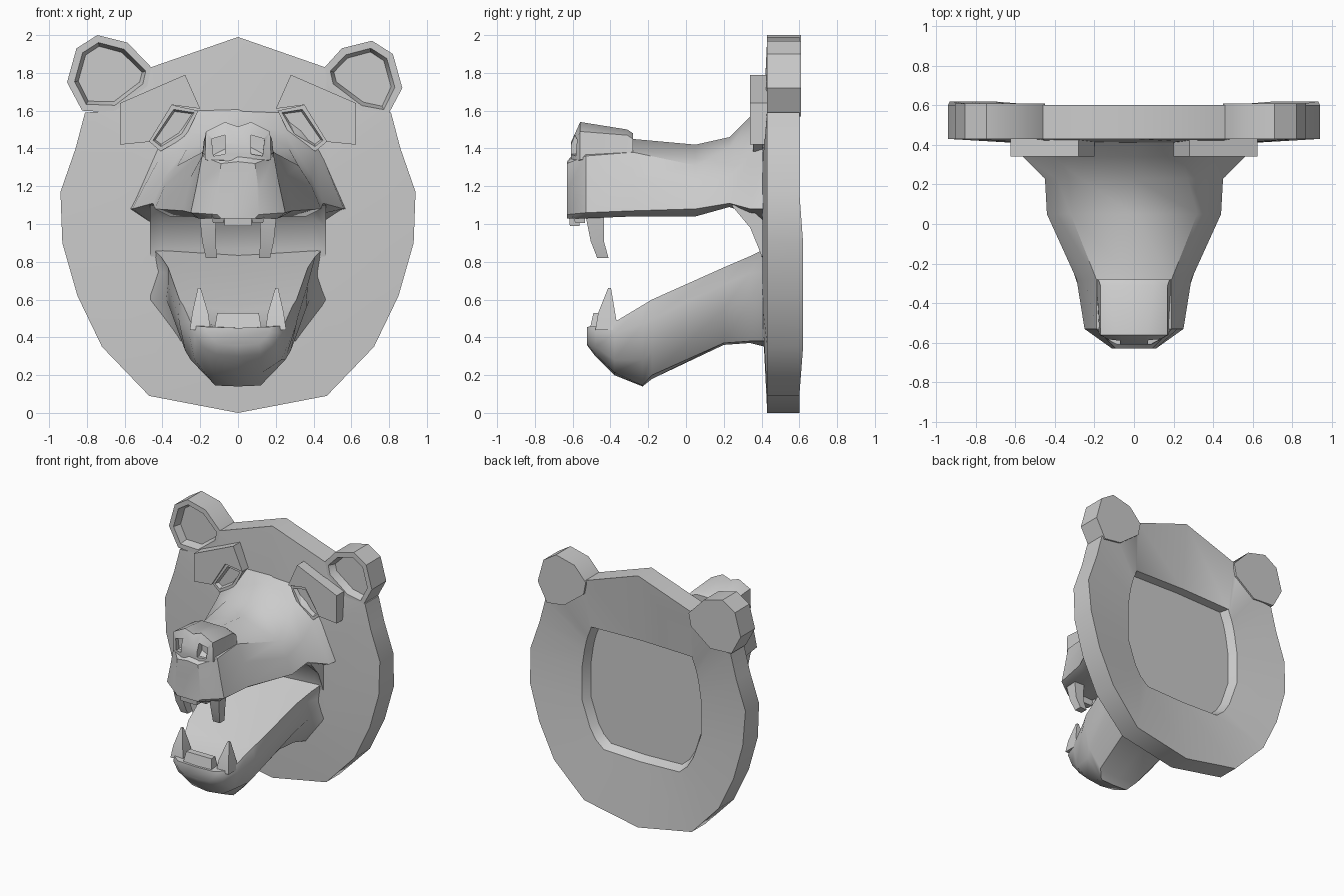
import bpy, bmesh, math

if "Cube" in bpy.data.objects:
    bpy.data.objects.remove(bpy.data.objects["Cube"])


def finish(name, bm):
    bmesh.ops.remove_doubles(bm, verts=bm.verts, dist=0.0005)
    bmesh.ops.recalc_face_normals(bm, faces=bm.faces)
    me = bpy.data.meshes.new(name)
    bm.to_mesh(me)
    bm.free()
    ob = bpy.data.objects.new(name, me)
    bpy.context.collection.objects.link(ob)
    return ob


def mirror(half):
    """Half outline running from centre line to centre line -> closed loop."""
    return half + [(-x, z) for x, z in reversed(half) if x > 0]


def skin(name, rings, cap_start=True, cap_end=True):
    """Bridge equal-length closed rings of 3D points."""
    bm = bmesh.new()
    loops = [[bm.verts.new(p) for p in r] for r in rings]
    n = len(loops[0])
    for a, b in zip(loops, loops[1:]):
        for i in range(n):
            j = (i + 1) % n
            bm.faces.new((a[i], a[j], b[j], b[i]))
    if cap_start:
        bm.faces.new(loops[0])
    if cap_end:
        bm.faces.new(loops[-1])
    return finish(name, bm)


def loft(name, sections, cap_start=False):
    """Sections are (y, half outline)."""
    return skin(name, [[(x, y, z) for x, z in mirror(h)] for y, h in sections], cap_start)


def slab(name, outline, y0, y1, inset=0, depth=0):
    """Outline in x,z extruded from y0 (front) to y1, optionally with a recess in front."""
    bm = bmesh.new()
    front = [bm.verts.new((x, y0, z)) for x, z in outline]
    back = [bm.verts.new((x, y1, z)) for x, z in outline]
    n = len(front)
    f = bm.faces.new(front)
    bm.faces.new(back)
    for i in range(n):
        j = (i + 1) % n
        bm.faces.new((front[i], front[j], back[j], back[i]))
    bmesh.ops.recalc_face_normals(bm, faces=bm.faces)
    if inset:
        bmesh.ops.inset_individual(bm, faces=[f], thickness=inset)
        bmesh.ops.inset_individual(bm, faces=[f], thickness=inset * 0.5, depth=-depth)
    return finish(name, bm)


def tooth(name, stations):
    """Four-sided tooth; stations are (x, y, z, half width, half depth)."""
    return skin(name, [[(x - w, y - d, z), (x + w, y - d, z), (x + w, y + d, z), (x - w, y + d, z)]
                       for x, y, z, w, d in stations])


# backing mount with recessed rear panel, notched where the ears sit
outer = mirror([(0, 1.99), (.46, 1.83), (.48, 1.73), (.65, 1.60), (.81, 1.59), (.86, 1.4), (.94, 1.17),
                (.93, .9), (.85, .62), (.72, .35), (.47, .09), (0, 0)])
inner = mirror([(0, 1.46), (.44, 1.45), (.45, 1.42), (.47, 1.37), (.485, 1.32), (.5, 1.25), (.52, 1.12),
                (.52, .85), (.45, .65), (.40, .57), (.33, .51), (0, .5)])
skin("mount", [
    [(x * .94, .49, z * .96 + .05) for x, z in inner],
    [(x, .555, z) for x, z in inner],
    [(x, .62 if .3 < z < .95 else .6, z) for x, z in outer],
    [(x, .43, z) for x, z in outer],
    [(x, .405, z) for x, z in inner]])

# upper muzzle, brow to lip
loft("muzzle", [
    (.42, [(0, 1.61), (.27, 1.60), (.43, 1.40), (.57, 1.08), (.45, 1.00), (0, 1.03)]),
    (.34, [(0, 1.57), (.25, 1.48), (.41, 1.36), (.56, 1.08), (.42, 1.05), (0, 1.06)]),
    (.23, [(0, 1.46), (.27, 1.40), (.39, 1.25), (.45, 1.11), (.38, 1.09), (0, 1.09)]),
    (.05, [(0, 1.42), (.32, 1.31), (.39, 1.20), (.44, 1.08), (.36, 1.04), (0, 1.06)]),
    (-.28, [(0, 1.45), (.19, 1.38), (.25, 1.25), (.29, 1.07), (.24, 1.04), (0, 1.06)]),
    (-.53, [(0, 1.46), (.19, 1.36), (.22, 1.20), (.25, 1.06), (.21, 1.03), (0, 1.04)]),
    (-.63, [(0, 1.33), (.09, 1.32), (.11, 1.18), (.11, 1.05), (.09, 1.03), (0, 1.03)])])

# nose pad
loft("nose", [
    (-.28, [(0, 1.48), (.10, 1.48), (.18, 1.45), (.19, 1.36), (0, 1.34)]),
    (-.31, [(0, 1.50), (.10, 1.50), (.17, 1.47), (.19, 1.36), (0, 1.34)]),
    (-.56, [(0, 1.515), (.07, 1.54), (.17, 1.49), (.175, 1.34), (0, 1.30)]),
    (-.61, [(0, 1.43), (.05, 1.43), (.09, 1.40), (.08, 1.34), (0, 1.30)])], True)

# throat: palate sloping down to the jaw hinge, with cheeks at both ends
cheek = ((.24, 1.10), (.34, .98), (.385, .87), (.40, .83), (.43, .83), (.43, 1.12))
hollow = ((.25, 1.09), (.365, 1.03), (.40, .87), (.405, .82), (.43, .82), (.43, 1.12))
skin("throat", [[(x, y, z) for y, z in prof] for x, prof in
                ((-.465, cheek), (-.40, hollow), (.40, hollow), (.465, cheek))])

# lower jaw
loft("lower_jaw", [
    (.42, [(0, .84), (.45, .87), (.43, .75), (.48, .60), (.31, .38), (0, .35)]),
    (.34, [(0, .81), (.41, .83), (.38, .74), (.38, .60), (.25, .38), (0, .37)]),
    (.20, [(0, .75), (.37, .77), (.37, .68), (.36, .55), (.22, .37), (0, .36)]),
    (-.18, [(0, .57), (.31, .60), (.315, .50), (.28, .33), (.17, .20), (0, .18)]),
    (-.23, [(0, .54), (.29, .57), (.31, .47), (.25, .28), (.12, .145), (0, .14)]),
    (-.38, [(0, .46), (.25, .48), (.26, .42), (.23, .28), (.13, .215), (0, .20)]),
    (-.48, [(0, .45), (.22, .46), (.23, .42), (.19, .35), (.12, .31), (0, .30)]),
    (-.525, [(0, .45), (.16, .455), (.17, .43), (.15, .39), (.11, .365), (0, .36)])])

# mirrored details
for s, side in ((1, "right"), (-1, "left")):
    # ears; the left one sits slightly higher and wider, both rooted in the mount notch
    dx, dz = (0, 0) if s > 0 else (.035, .03)
    ear = [(.55, 1.93), (.71, 1.97), (.82, 1.90), (.87, 1.72), (.79, 1.57)]
    root = [(.64, 1.59), (.47, 1.72), (.45, 1.82)]
    pts = [(x + dx, z + dz) for x, z in ear] + root
    slab(side + "_ear", [(s * x, z) for x, z in pts], .43, .61, .04, .06)
    # brow ridge
    brow = [(.625, 1.64), (.28, 1.79), (.20, 1.61), (.35, 1.63), (.47, 1.435), (.625, 1.42)]
    slab(side + "_brow", [(s * x, z) for x, z in brow], .34, .43)
    # sunken eye
    eye = [(.35, 1.63), (.21, 1.60), (.28, 1.46), (.41, 1.385), (.475, 1.44)]
    slab(side + "_eye", [(s * x, z) for x, z in eye], .355, .43, .025, .03)
    # upper and lower fangs
    tooth(side + "_upper_fang", [(s * .16, -.485, 1.06, .045, .05), (s * .155, -.47, .91, .035, .035),
                                 (s * .14, -.44, .82, .03, .03)])
    tooth(side + "_lower_fang", [(s * .20, -.42, .44, .055, .06), (s * .20, -.42, .53, .042, .045),
                                 (s * .205, -.405, .66, .008, .008)])
    # outer incisors
    tooth(side + "_upper_incisor", [(s * .105, -.57, 1.05, .035, .035), (s * .105, -.56, 1.005, .028, .025)])

# front incisor rows
tooth("upper_incisors", [(0, -.59, 1.05, .075, .03), (0, -.59, .99, .07, .025)])
tooth("lower_incisors", [(0, -.47, .44, .125, .04), (0, -.465, .53, .11, .025)])

# nostrils carved into the nose front
cutters = []
for s in (1, -1):
    c = skin("nostril_cutter", [[(s * x, y, z) for x, z in
             ((.07, 1.37), (.07, 1.47), (.14, 1.45), (.13, 1.36))] for y in (-.7, -.55)])
    c.hide_render = True
    c.hide_viewport = True
    m = bpy.data.objects["nose"].modifiers.new("nostril", 'BOOLEAN')
    m.operation, m.object, m.solver = 'DIFFERENCE', c, 'EXACT'
    cutters.append(c)

# smooth gentle folds, keep hard edges
for ob in bpy.context.scene.objects:
    if ob not in cutters:
        ob.select_set(True)
        bpy.context.view_layer.objects.active = ob
bpy.ops.object.shade_smooth_by_angle(angle=math.radians(40))
